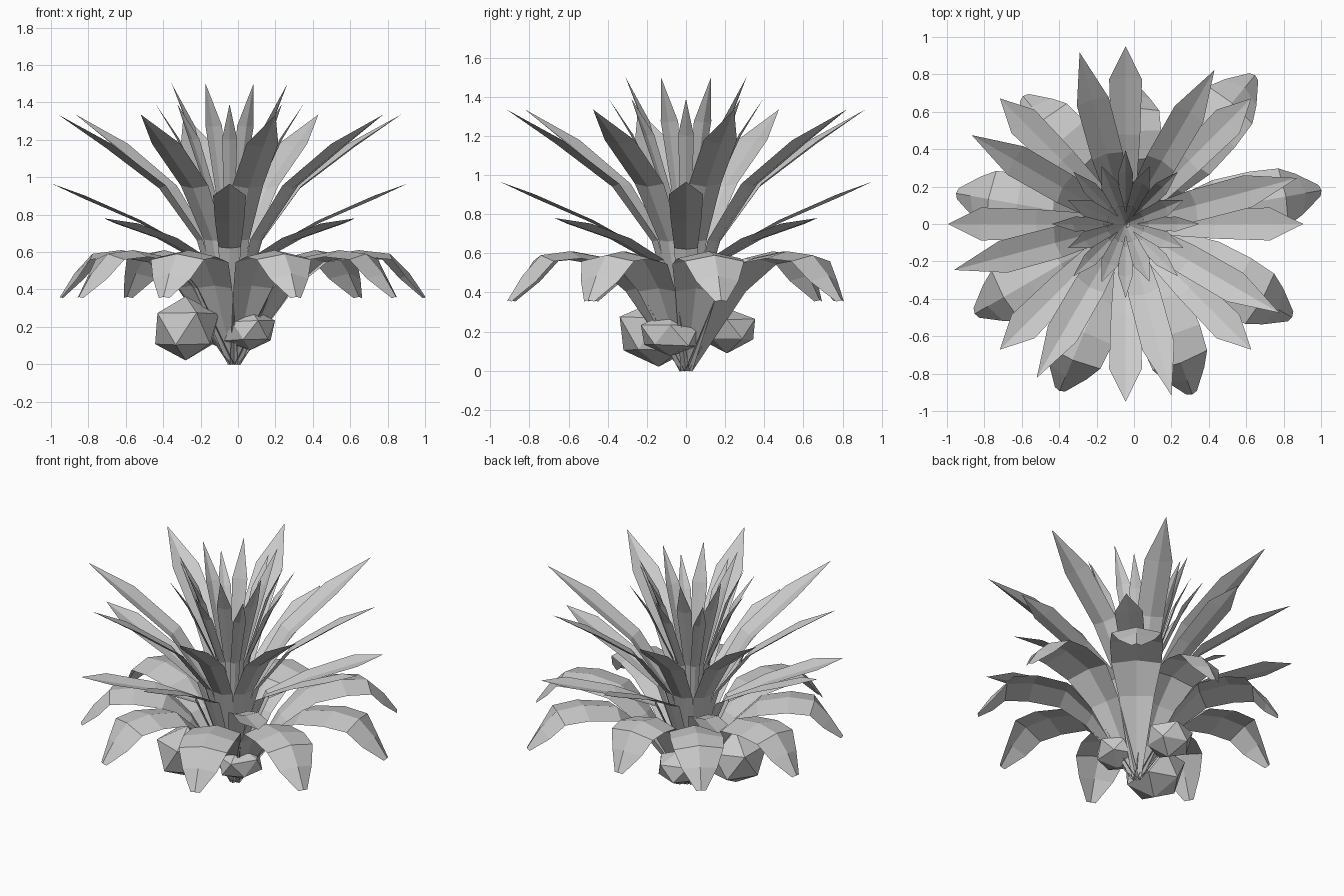
import bpy, bmesh, math, random
from mathutils import Vector

if "Cube" in bpy.data.objects:
    bpy.data.objects.remove(bpy.data.objects["Cube"])

random.seed(4)
grey = bpy.data.materials.new("plain grey")
grey.diffuse_color = (0.6, 0.6, 0.6, 1)
grey.use_nodes = True
grey.node_tree.nodes["Principled BSDF"].inputs["Base Color"].default_value = grey.diffuse_color


def finish(name, bm):
    me = bpy.data.meshes.new(name)
    bm.to_mesh(me)
    bm.free()
    me.materials.append(grey)
    ob = bpy.data.objects.new(name, me)
    bpy.context.collection.objects.link(ob)
    return ob


def leaf(name, centre, angle, path, fold, tip_fold=None):
    """path: (radius, height, half width); the edges are shifted by fold * width along the leaf normal."""
    a = math.radians(angle)
    out, side = Vector((math.cos(a), math.sin(a), 0)), Vector((-math.sin(a), math.cos(a), 0))
    up = Vector((0, 0, 1))
    bm = bmesh.new()
    rows = []
    for i, (r, z, w) in enumerate(path):
        p, q = path[max(i - 1, 0)], path[min(i + 1, len(path) - 1)]
        t = Vector((q[0] - p[0], q[1] - p[1])).normalized()
        normal = out * -t.y + up * t.x
        f = tip_fold if tip_fold is not None and i >= len(path) - 2 else fold
        mid = Vector((centre[0], centre[1], 0)) + out * r + up * z
        if w == 0:
            rows.append([bm.verts.new(mid)])
        else:
            rows.append([bm.verts.new(mid + side * s * w + normal * abs(s) * w * f) for s in (1, 0, -1)])
    for u, v in zip(rows, rows[1:]):
        for k in (0, 1):
            if len(v) == 1:
                bm.faces.new((u[k], u[k + 1], v[0]))
            else:
                bm.faces.new((u[k], u[k + 1], v[k + 1], v[k]))
    return finish(name, bm)


# Upright pointed leaves, in rings around the heart of the plant
heart = (-0.045, 0)
low = [(.01, .08, .03), (.23, .62, .06), (.48, .755, .078), (.78, .885, .088), (.95, .965, 0)]
flat = [(.01, .06, .03), (.23, .56, .06), (.48, .66, .078), (.78, .735, .088), (.95, .78, 0)]
tall = [(.01, .1, .025), (.18, .66, .065), (.39, .94, .085), (.69, 1.16, .088), (.95, 1.335, 0)]
inner = [(.005, .1, .012), (.1, .85, .03), (.235, 1.27, .048), (.335, 1.5, 0)]
core = [(.005, .1, .012), (.12, .85, .03), (.28, 1.2, .04), (.395, 1.39, 0)]
for k in range(8):
    leaf("low_leaf", heart, 45 * k, flat if k % 2 else low, 0.2)
    leaf("tall_leaf", heart, 15 + 45 * k, tall, 0.25)
    leaf("inner_leaf", heart, 22.5 + 45 * k, inner, 0.3)
    leaf("core_leaf", heart, 45 * k, core, 0.3)

# Broad drooping leaves around the outside
droop = [(.01, .0, .03), (.27, .42, .11), (.43, .575, .155), (.63, .61, .165),
         (.79, .59, .155), (.89, .485, .11), (.97, .36, .03)]
lengths = [1.07, 1.07, .79, .92, .975, .99, 1.0, 1.0, 1.03]
for k, s in enumerate(lengths):
    leaf("drooping_leaf", (-.02, 0), (247 if k == 6 else 10 + 40 * k),
         [(r * s, z, w) for r, z, w in droop], -0.22, -0.4)

# Rocks at the foot
for x, y, z, rx, ry, rz in [(-.28, -.14, .185, .2, .22, .19), (.065, -.08, .18, .145, .17, .115),
                            (-.1, .21, .21, .16, .16, .115)]:
    bm = bmesh.new()
    bmesh.ops.create_icosphere(bm, subdivisions=1, radius=1)
    for v in bm.verts:
        v.co *= random.uniform(.88, 1.08)
        v.co = Vector((x + v.co.x * rx, y + v.co.y * ry, max(z + v.co.z * rz, 0.02)))
    finish("rock", bm)
